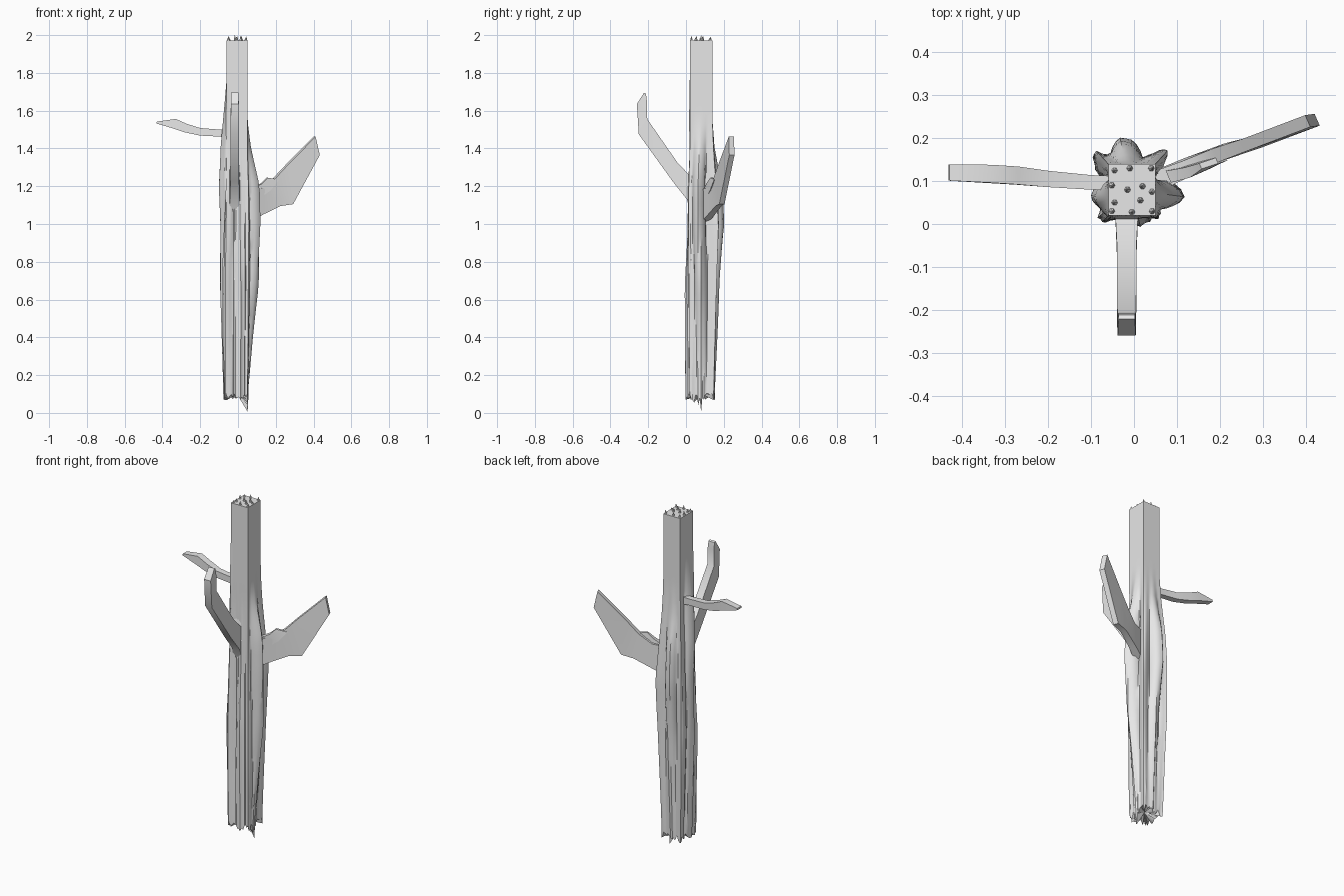
import bpy, bmesh, math, random
from mathutils import Vector

if "Cube" in bpy.data.objects:
    bpy.data.objects.remove(bpy.data.objects["Cube"])

random.seed(4)
bark = bpy.data.materials.new("pale grey bark")
bark.diffuse_color = (0.8, 0.8, 0.8, 1)
bark.use_nodes = True
bark.node_tree.nodes["Principled BSDF"].inputs["Base Color"].default_value = bark.diffuse_color


def finish(name, bm, angle=35):
    bmesh.ops.recalc_face_normals(bm, faces=bm.faces)
    me = bpy.data.meshes.new(name)
    bm.to_mesh(me)
    bm.free()
    ob = bpy.data.objects.new(name, me)
    bpy.context.collection.objects.link(ob)
    me.materials.append(bark)
    bpy.ops.object.select_all(action='DESELECT')
    ob.select_set(True)
    bpy.context.view_layer.objects.active = ob
    bpy.ops.object.shade_smooth_by_angle(angle=math.radians(angle))
    return ob


# Trunk: a square post wrapped in bark ridges that swell and fade with height
CX, CY, HX, HY, SIDE = -0.005, 0.08, 0.055, 0.06, 16
KEYS = [0.08, 0.4, 0.7, 1.0, 1.2, 1.4, 1.55, 1.77]
RIDGES = [  # direction, half width in degrees, swelling at each key height
    (-3, 30, [0, .03, .062, .07, .065, .02, 0, 0]),
    (53, 26, [.01, .02, .03, .045, .03, .01, 0, 0]),
    (95, 30, [.01, .025, .04, .07, .058, .012, 0, 0]),
    (135, 24, [.015, .03, .05, .045, .03, .01, 0, 0]),
    (194, 34, [.02, .03, .038, .037, .045, .035, .02, 0]),
    (225, 24, [.022, .03, .033, .02, .01, 0, 0, 0]),
    (282, 28, [.028, .03, .028, .012, .01, 0, 0, 0]),
    (322, 22, [.005, .015, .02, .02, .012, 0, 0, 0]),
]


def swell(vals, z):
    if z >= KEYS[-1]:
        return vals[-1]
    for i in range(len(KEYS) - 1):
        if z <= KEYS[i + 1]:
            t = max(0, (z - KEYS[i]) / (KEYS[i + 1] - KEYS[i]))
            return vals[i] + (vals[i + 1] - vals[i]) * t


outline = []
for (ax, ay), (bx, by) in (((1, -1), (1, 1)), ((1, 1), (-1, 1)),
                           ((-1, 1), (-1, -1)), ((-1, -1), (1, -1))):
    for i in range(SIDE):
        t = i / SIDE
        outline.append(Vector(((ax + (bx - ax) * t) * HX, (ay + (by - ay) * t) * HY)))
groove = [random.uniform(-0.006, 0.002) for _ in outline]
jag = [random.uniform(-0.022, 0.015) for _ in outline]
jag[8] = -0.085          # long splinter on the right
jag[6] = -0.05
jag[3] = -0.035

bm = bmesh.new()
heights = [0.09 + 0.06 * i for i in range(29)] + [1.972]
rings = []
for k, z in enumerate(heights):
    ring = []
    for i, p in enumerate(outline):
        ang = math.degrees(math.atan2(p.y, p.x))
        ext = 0
        for n, (a, w, vals) in enumerate(RIDGES):
            drift = 5 * math.sin(z * 4 + n * 1.7)
            d = abs((ang - a - drift + 180) % 360 - 180) / w
            if d < 1:
                ext = max(ext, swell(vals, z) * (1 - d) ** 0.6)
        fade = min(1, max(0, (1.45 - z) / 0.4))
        q = p + p.normalized() * (ext + groove[i] * fade)
        ring.append(bm.verts.new((CX + q.x, CY + q.y, z + (jag[i] if k == 0 else 0))))
    rings.append(ring)
N = len(outline)
for lo, hi in zip(rings, rings[1:]):
    for i in range(N):
        j = (i + 1) % N
        bm.faces.new((lo[i], lo[j], hi[j], hi[i]))
bm.faces.new(rings[-1])
core = bm.verts.new((CX, CY, 0.1))
for i in range(N):
    bm.faces.new((core, rings[0][(i + 1) % N], rings[0][i]))
finish("trunk", bm)

# Splinters on the broken top
bm = bmesh.new()
spots = [(-.045, .125), (-.045, .05), (-.015, .08), (.02, .088), (-.052, .03), (.04, .13),
         (.042, .03), (-.01, .13), (-.005, .028), (.042, .075), (-.052, .09), (.015, .055)]
for n, (x, y) in enumerate(spots):
    h = 0.028 if n == 2 else random.uniform(0.014, 0.026)
    tip = bm.verts.new((x + random.uniform(-.004, .004), y, 1.972 + h))
    base = [bm.verts.new((x + .008 * math.cos(a), y + .008 * math.sin(a), 1.97))
            for a in (math.tau * i / 6 for i in range(6))]
    for i in range(6):
        bm.faces.new((base[i], base[(i + 1) % 6], tip))
finish("top_splinters", bm)


# Branches: flat four-sided limbs given by lower edge, upper edge and width
def branch(name, side, sections):
    bm = bmesh.new()
    side = Vector(side).normalized()
    prev = None
    for low, top, w in sections:
        low, top = Vector(low), Vector(top)
        ring = [bm.verts.new(v) for v in (low - side * w / 2, low + side * w / 2,
                                          top + side * w / 2, top - side * w / 2)]
        if prev:
            for i in range(4):
                j = (i + 1) % 4
                bm.faces.new((prev[i], prev[j], ring[j], ring[i]))
        else:
            bm.faces.new(ring)
        prev = ring
    bm.faces.new(prev)
    return finish(name, bm)


branch("left_branch", (0, 1, 0), [
    ((-.03, .095, 1.455), (-.03, .095, 1.50), .032),
    ((-.10, .097, 1.463), (-.10, .097, 1.50), .034),
    ((-.20, .105, 1.468), (-.20, .105, 1.508), .038),
    ((-.28, .113, 1.485), (-.27, .113, 1.53), .042),
    ((-.35, .117, 1.508), (-.33, .117, 1.556), .042),
    ((-.432, .12, 1.532), (-.43, .12, 1.542), .038)])

branch("front_branch", (1, 0, 0), [
    ((-.017, .04, 1.0), (-.017, .04, 1.40), .06),
    ((-.017, .005, 1.13), (-.017, .012, 1.265), .052),
    ((-.017, -.07, 1.225), (-.017, -.045, 1.325), .046),
    ((-.017, -.25, 1.475), (-.017, -.205, 1.555), .044),
    ((-.017, -.26, 1.635), (-.017, -.207, 1.65), .042),
    ((-.017, -.222, 1.695), (-.017, -.212, 1.69), .038)])

branch("right_branch", (-.4, .92, 0), [
    ((.03, .09, 1.0), (.03, .09, 1.18), .05),
    ((.125, .135, 1.05), (.125, .13, 1.19), .04),
    ((.217, .172, 1.095), (.19, .16, 1.24), .034),
    ((.286, .19, 1.105), (.26, .185, 1.315), .03),
    ((.427, .243, 1.365), (.405, .24, 1.462), .03)])

# Broken spur in the crook of the right branch
branch("right_spur", (-.4, .92, 0), [
    ((.09, .115, 1.12), (.08, .11, 1.19), .03),
    ((.17, .14, 1.18), (.125, .12, 1.215), .026),
    ((.215, .155, 1.235), (.155, .135, 1.245), .014)])
